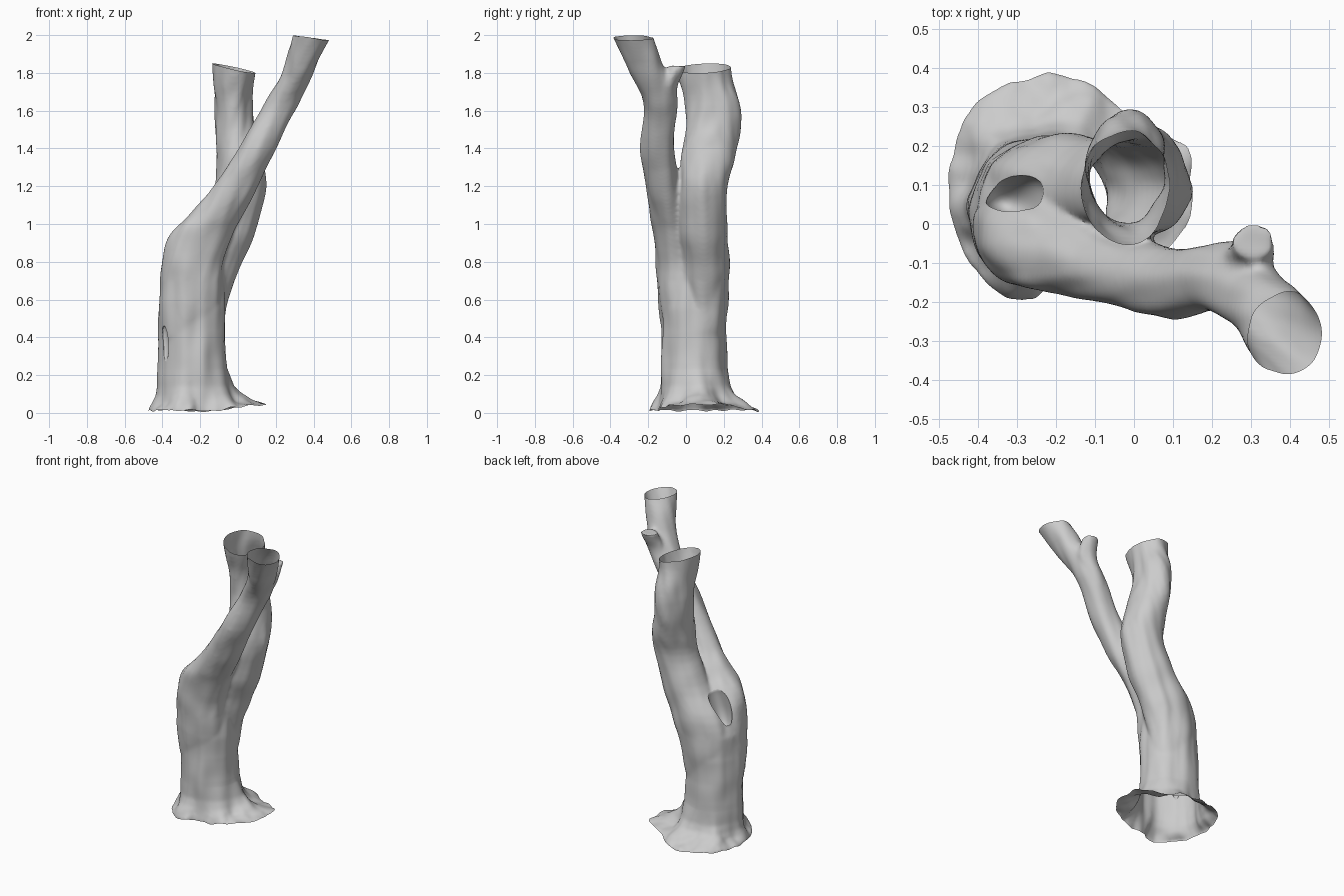
import bpy, bmesh, math
from mathutils import Vector, noise

if "Cube" in bpy.data.objects:
    bpy.data.objects.remove(bpy.data.objects["Cube"])

SIDES = 48
# Cross-sections: height, x min, x max, y min, y max
TRUNK = [(-.06, -.42, -.02, -.14, .24), (.02, -.42, -.02, -.14, .24), (.06, -.42, -.03, -.14, .24),
         (.10, -.42, -.04, -.135, .23), (.15, -.42, -.05, -.13, .225), (.25, -.42, -.06, -.13, .22),
         (.40, -.42, -.07, -.13, .21), (.55, -.415, -.065, -.13, .21), (.70, -.40, -.07, -.12, .195),
         (.84, -.35, -.06, -.10, .14)]
STEM = [(.40, -.36, -.09, -.02, .20), (.60, -.38, -.05, -.03, .218), (.80, -.345, .03, -.03, .225),
        (1.0, -.20, .10, -.04, .215), (1.2, -.12, .147, -.03, .22), (1.35, -.117, .128, -.025, .26),
        (1.5, -.117, .095, 0, .288), (1.65, -.122, .08, -.005, .283), (1.78, -.132, .09, -.045, .24),
        (1.92, -.135, .12, -.07, .235)]
LIMB = [(.40, -.41, -.12, -.12, .10), (.60, -.415, -.09, -.147, .12), (.80, -.405, -.07, -.162, .125),
        (.95, -.36, -.03, -.178, .065), (1.05, -.255, .025, -.193, .02), (1.2, -.125, .10, -.213, -.03),
        (1.4, .005, .20, -.243, -.062), (1.6, .115, .30, -.225, -.055), (1.75, .205, .38, -.265, -.075),
        (1.85, .25, .425, -.315, -.12), (2.05, .31, .515, -.42, -.20)]
STUB = [(1.45, .08, .20, -.14, -.075), (1.62, .18, .285, -.14, -.045), (1.72, .225, .35, -.15, -.045),
        (1.79, .245, .365, -.12, -.015), (1.84, .25, .36, -.09, .005)]
# How far each low trunk section spreads out to the root outline
FLARE = {-.06: 1, .02: 1, .06: .5, .10: .22, .15: .08}
OUTLINE = [(-.48, .1), (-.46, .2), (-.41, .31), (-.33, .36), (-.24, .385), (-.12, .37), (-.05, .31),
           (.02, .26), (.14, .2), (.15, .1), (.14, 0), (.09, -.07), (-.04, -.13), (-.16, -.14),
           (-.22, -.15), (-.26, -.2), (-.33, -.19), (-.4, -.13), (-.45, -.03)]


def outline_point(a):
    """Point on the root outline at angle a, seen from the trunk centre."""
    c = Vector((-.22, .05))
    polar = sorted((math.atan2(y - c.y, x - c.x) % math.tau, math.hypot(x - c.x, y - c.y)) for x, y in OUTLINE)
    polar = [(polar[-1][0] - math.tau, polar[-1][1])] + polar + [(polar[0][0] + math.tau, polar[0][1])]
    for (a0, r0), (a1, r1) in zip(polar, polar[1:]):
        if a0 <= a <= a1:
            r = r0 + (r1 - r0) * (a - a0) / (a1 - a0)
            return c + Vector((math.cos(a), math.sin(a))) * r


def ring(section):
    z, x0, x1, y0, y1 = section
    pts = []
    for i in range(SIDES):
        a = math.tau * i / SIDES
        pts.append(Vector(((x0 + x1) / 2 + (x1 - x0) / 2 * math.cos(a),
                           (y0 + y1) / 2 + (y1 - y0) / 2 * math.sin(a), z)))
    return pts


def smooth_sections(s, steps=4):
    """Catmull-Rom curve through the sections."""
    out = []
    for i in range(len(s) - 1):
        p = [s[max(i - 1, 0)], s[i], s[i + 1], s[min(i + 2, len(s) - 1)]]
        for k in range(steps):
            t = k / steps
            out.append(tuple(.5 * (2 * b + (c - a) * t + (2 * a - 5 * b + 4 * c - d) * t * t
                                   + (3 * b - a - 3 * c + d) * t ** 3) for a, b, c, d in zip(*p)))
    return out + [s[-1]]


def loft(bm, rings):
    loops = [[bm.verts.new(p) for p in r] for r in rings]
    for lo, hi in zip(loops, loops[1:]):
        for i in range(SIDES):
            j = (i + 1) % SIDES
            bm.faces.new((lo[i], lo[j], hi[j], hi[i]))
    bm.faces.new(loops[0][::-1])
    bm.faces.new(loops[-1])


# Solid trunk with lobed spreading roots, then both stems and the broken stub
bm = bmesh.new()
rings = []
for s in TRUNK:
    r, t = ring(s), FLARE.get(s[0], 0)
    for i, p in enumerate(r):
        a = math.tau * i / SIDES
        lobe = 1 if t == 1 else 1 + .5 * math.sin(6 * a + .8)
        p.xy = p.xy.lerp(outline_point(a), t * lobe)
    rings.append(r)
loft(bm, rings)
for part in (STEM, LIMB, STUB):
    loft(bm, [ring(s) for s in smooth_sections(part)])
mesh = bpy.data.meshes.new("tree_trunk")
bm.to_mesh(mesh)
bm.free()
tree = bpy.data.objects.new("tree_trunk", mesh)
bpy.context.collection.objects.link(tree)

# Fuse the parts into one skin
mod = tree.modifiers.new("fuse", 'REMESH')
mod.mode, mod.voxel_size = 'VOXEL', .011
mod = tree.modifiers.new("soften", 'SMOOTH')
mod.factor, mod.iterations = .5, 6

# Knot hole in the crotch and a scar on the left side
cutters = []
for name, loc, size, rot in (("knot_hole_cutter", (-.305, .075, .89), (.068, .055, .17), (-.12, .2, 0)),
                             ("scar_cutter", (-.392, -.07, .36), (.022, .028, .1), (0, 0, 0))):
    bpy.ops.mesh.primitive_uv_sphere_add(segments=24, ring_count=16, radius=1, location=loc, rotation=rot)
    cutter = bpy.context.object
    cutter.name, cutter.scale, cutter.hide_render = name, size, True
    mod = tree.modifiers.new(name, 'BOOLEAN')
    mod.operation, mod.object, mod.solver = 'DIFFERENCE', cutter, 'EXACT'
    cutters.append(cutter)
bpy.context.view_layer.update()
tree_eval = tree.evaluated_get(bpy.context.evaluated_depsgraph_get())
bm = bmesh.new()
bm.from_mesh(tree_eval.to_mesh())
tree.modifiers.clear()
for c in cutters:
    bpy.data.objects.remove(c)


def trim(co, normal, inside):
    """Cut away everything beyond a plane, leaving an open end."""
    faces = [f for f in bm.faces if inside(f.calc_center_median())]
    edges = {e for f in faces for e in f.edges}
    verts = {v for f in faces for v in f.verts}
    bmesh.ops.bisect_plane(bm, geom=faces + list(edges) + list(verts), dist=1e-5,
                           plane_co=co, plane_no=normal, clear_outer=True)


# Open ends: ground, back stem, front limb
trim((0, 0, .012), (0, 0, -1), lambda p: p.z < .1)
trim((0, .1, 1.82), (.22, -.05, 1), lambda p: p.z > 1.7 and p.x < .17)
trim((.39, -.29, 1.985), (.13, 0, 1), lambda p: p.z > 1.9 and p.x > .2)

# Bark: long vertical grain, broad lumps, and a wavy lifted root edge
bm.normal_update()
moves = []
for v in bm.verts:
    p = v.co
    lean = max(0, p.z - .7) * .35
    grain = noise.noise(Vector(((p.x - lean) * 16, p.y * 16, p.z * 1.8)))
    lump = noise.noise(p * 7 + Vector((3, 1, 7)))
    moves.append(v.normal * (.009 * grain + .007 * lump))
for v, m in zip(bm.verts, moves):
    v.co += m
    p = v.co
    if p.z < .25:
        lift = .04 * min(1, max(0, (p.x + .1) / .2)) + .016 * (1 + noise.noise(Vector((p.x * 14, p.y * 14, 0))))
        p.z = max(0, p.z - .012) + lift * math.exp(-max(0, p.z) / .05)
bm.to_mesh(mesh)
bm.free()

bpy.context.view_layer.objects.active = tree
tree.select_set(True)
bpy.ops.object.shade_smooth_by_angle(angle=math.radians(50))
